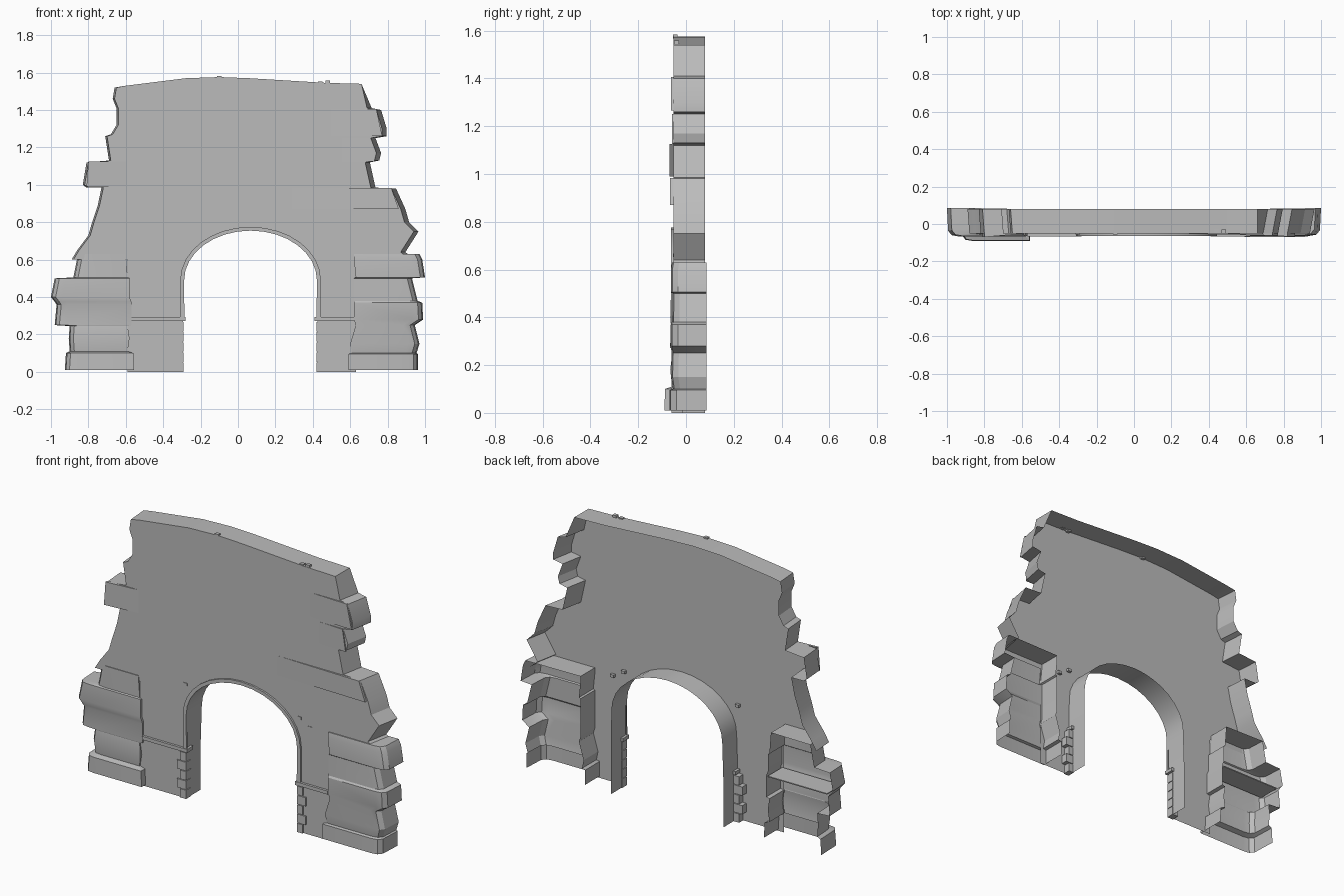
import bpy, bmesh, math

cube = bpy.data.objects.get("Cube")
if cube:
    bpy.data.objects.remove(cube, do_unlink=True)

stone = bpy.data.materials.new("grey stone")
stone.use_nodes = True
GREY = (0.5, 0.5, 0.5, 1)
stone.diffuse_color = GREY
stone.node_tree.nodes["Principled BSDF"].inputs["Base Color"].default_value = GREY

FRONT, BACK = -0.052, 0.08
CENTRE, SPRING = 0.067, 0.49


def finish(bm, name):
    """Turn a bmesh into a named stone object with sharp edges kept."""
    bmesh.ops.recalc_face_normals(bm, faces=bm.faces)
    mesh = bpy.data.meshes.new(name)
    bm.to_mesh(mesh)
    bm.free()
    mesh.materials.append(stone)
    obj = bpy.data.objects.new(name, mesh)
    bpy.context.collection.objects.link(obj)
    bpy.ops.object.select_all(action='DESELECT')
    obj.select_set(True)
    bpy.context.view_layer.objects.active = obj
    bpy.ops.object.shade_smooth_by_angle(angle=math.radians(25))
    return obj


def box(name, x0, x1, y0, y1, z0, z1):
    bm = bmesh.new()
    bmesh.ops.create_cube(bm, size=1)
    for v in bm.verts:
        v.co.x = x0 if v.co.x < 0 else x1
        v.co.y = y0 if v.co.y < 0 else y1
        v.co.z = z0 if v.co.z < 0 else z1
    return finish(bm, name)


def arch_points(rx, rz, steps=16):
    """Points over the opening, from right side to left side."""
    angles = [math.pi * i / steps for i in range(steps + 1)]
    return [(CENTRE + rx * math.cos(a), SPRING + rz * math.sin(a)) for a in angles]


# Broken wall: one front sheet with returns to an open back
left_edge = [(-.88, .6), (-.85, .65), (-.79, .73), (-.77, .8), (-.74, .89), (-.72, .985),
             (-.8, .985), (-.82, 1), (-.8, 1.12), (-.68, 1.13), (-.7, 1.26), (-.67, 1.27),
             (-.64, 1.32), (-.64, 1.41), (-.66, 1.46), (-.65, 1.52)]
top_edge = [(-.6, 1.53), (-.28, 1.57), (-.1, 1.576), (.06, 1.57), (.47, 1.545), (.66, 1.54)]
right_edge = [(.69, 1.41), (.74, 1.4), (.77, 1.3), (.77, 1.26), (.71, 1.25), (.74, 1.17),
              (.73, 1.13), (.68, 1.12), (.71, .985), (.82, .98), (.87, .87), (.89, .8),
              (.94, .75), (.87, .64), (.92, .6)]
opening = [(.425, 0), (.425, .28)] + arch_points(.355, .265) + [(-.295, .28), (-.295, 0)]
outline = ([(-.59, 0), (-.59, .6)] + left_edge + top_edge + right_edge
           + [(.63, .6), (.63, 0)] + opening)


def hidden(p, q):
    """Edges at the ground or behind the buttresses get no return."""
    low = max(p[1], q[1]) < .61
    return low and (p[1] == q[1] or abs(p[0]) > .5)


bm = bmesh.new()
fronts = [bm.verts.new((x, FRONT, z)) for x, z in outline]
backs = []
for x, z in outline:
    flare = .025 if (x, z) in right_edge else -.01 if (x, z) in left_edge else 0
    backs.append(bm.verts.new((x + flare, BACK, z)))
bm.faces.new(fronts)
for i, p in enumerate(outline):
    j = (i + 1) % len(outline)
    if not hidden(p, outline[j]):
        bm.faces.new((fronts[i], fronts[j], backs[j], backs[i]))
loose = [v for v in bm.verts if not v.link_faces]
bmesh.ops.delete(bm, geom=loose, context='VERTS')
finish(bm, "broken_wall")


# Buttresses: lofted courses with rounded outer corners, open at the back
def buttress(name, rows):
    bm = bmesh.new()
    loops = []
    for z, inner, outer, y in rows:
        s = 1 if outer > 0 else -1
        section = [(inner, BACK), (inner, y), (outer - s * .06, y),
                   (outer - s * .025, y + .006), (outer - s * .006, y + .03), (outer, BACK + .005)]
        loops.append([bm.verts.new((px, py, z)) for px, py in section])
    for a, b in zip(loops, loops[1:]):
        for i in range(len(a) - 1):
            bm.faces.new((a[i], a[i + 1], b[i + 1], b[i]))
    bm.faces.new(loops[0])
    finish(bm, name)


buttress("left_side_buttress", [
    (.63, .62, .97, -.058), (.6, .62, .985, -.063), (.505, .63, 1, -.063), (.5, .62, .93, -.056),
    (.38, .62, .96, -.058), (.37, .62, .985, -.064), (.28, .62, .99, -.064), (.25, .63, .945, -.06),
    (.15, .6, .97, -.062), (.1, .61, .955, -.055), (.095, .59, .963, -.07), (.01, .59, .963, -.07)])
buttress("right_side_buttress", [
    (.63, -.6, -.855, -.056), (.505, -.59, -.88, -.056), (.5, -.58, -.98, -.063),
    (.4, -.58, -1, -.066), (.375, -.57, -.98, -.064), (.36, -.57, -.97, -.06),
    (.25, -.57, -.98, -.06), (.245, -.59, -.9, -.058), (.18, -.58, -.905, -.066),
    (.11, -.59, -.9, -.058), (.1, -.56, -.92, -.088), (.01, -.555, -.926, -.09)])
box("inner_shelf", -.96, -.58, FRONT, BACK, .368, .374)


# Rough courses: thin wedges that swell towards the broken ends
def wedge(name, inner, outer_top, outer_low, z0, z1, depth):
    bm = bmesh.new()
    rim = [(inner, z0), (outer_low, z0), (outer_top, z1), (inner, z1)]
    base = [bm.verts.new((x, FRONT, z)) for x, z in rim]
    low, high = [bm.verts.new((x, FRONT - depth, z)) for x, z in rim[1:3]]
    bm.faces.new((base[0], low, high, base[3]))
    bm.faces.new((base[0], base[1], low))
    bm.faces.new((base[3], high, base[2]))
    bm.faces.new((base[1], base[2], high, low))
    finish(bm, name)


wedge("right_ledge_course", -.6, -.8, -.81, .99, 1.125, .018)
wedge("left_shoulder_course", .29, .82, .86, .87, .982, .014)
wedge("left_upper_course", .5, .74, .77, 1.265, 1.405, .01)
wedge("left_middle_course", .56, .71, .73, 1.125, 1.25, .007)

# Raised trim around the arch
bm = bmesh.new()
inner = [(.42, .29)] + arch_points(.355, .265) + [(-.287, .29)]
outer = [(.443, .29)] + arch_points(.376, .285) + [(-.309, .29)]
rings = [[bm.verts.new((x, y, z)) for x, z in path]
         for path, y in ((inner, FRONT), (inner, -.063), (outer, -.063), (outer, FRONT))]
for a, b in zip(rings, rings[1:]):
    for i in range(len(a) - 1):
        bm.faces.new((a[i], a[i + 1], b[i + 1], b[i]))
finish(bm, "arch_trim")

# String course and its returns into the opening
for side, x0, x1 in (("right", -.57, -.28), ("left", .41, .62)):
    box(side + "_string_course", x0, x1, -.066, FRONT, .272, .292)
for side, x0, x1 in (("right", -.31, -.28), ("left", .41, .44)):
    box(side + "_string_return", x0, x1, -.066, -.01, .272, .292)

# Alternating corner stones beside the opening
for i in range(5):
    z = i * .054
    wide = .02 if i % 2 else 0
    box(f"right_quoin_{i}", -.33 - wide, -.291, -.06, -.015, z, z + .05)
    box(f"left_quoin_{i}", .421, .455 + wide, -.06, -.015, z, z + .05)

# Small chips on the top edge and inside the wall
for i, (x, y, z) in enumerate([(-.1, -.045, 1.575), (.44, -.04, 1.545), (.48, -.04, 1.55),
                               (-.3, -.045, .66), (.43, -.045, .66), (.5, -.045, .62)]):
    box(f"chip_{i}", x - .012, x + .012, y - .01, y + .01, z - .008, z + .008)
